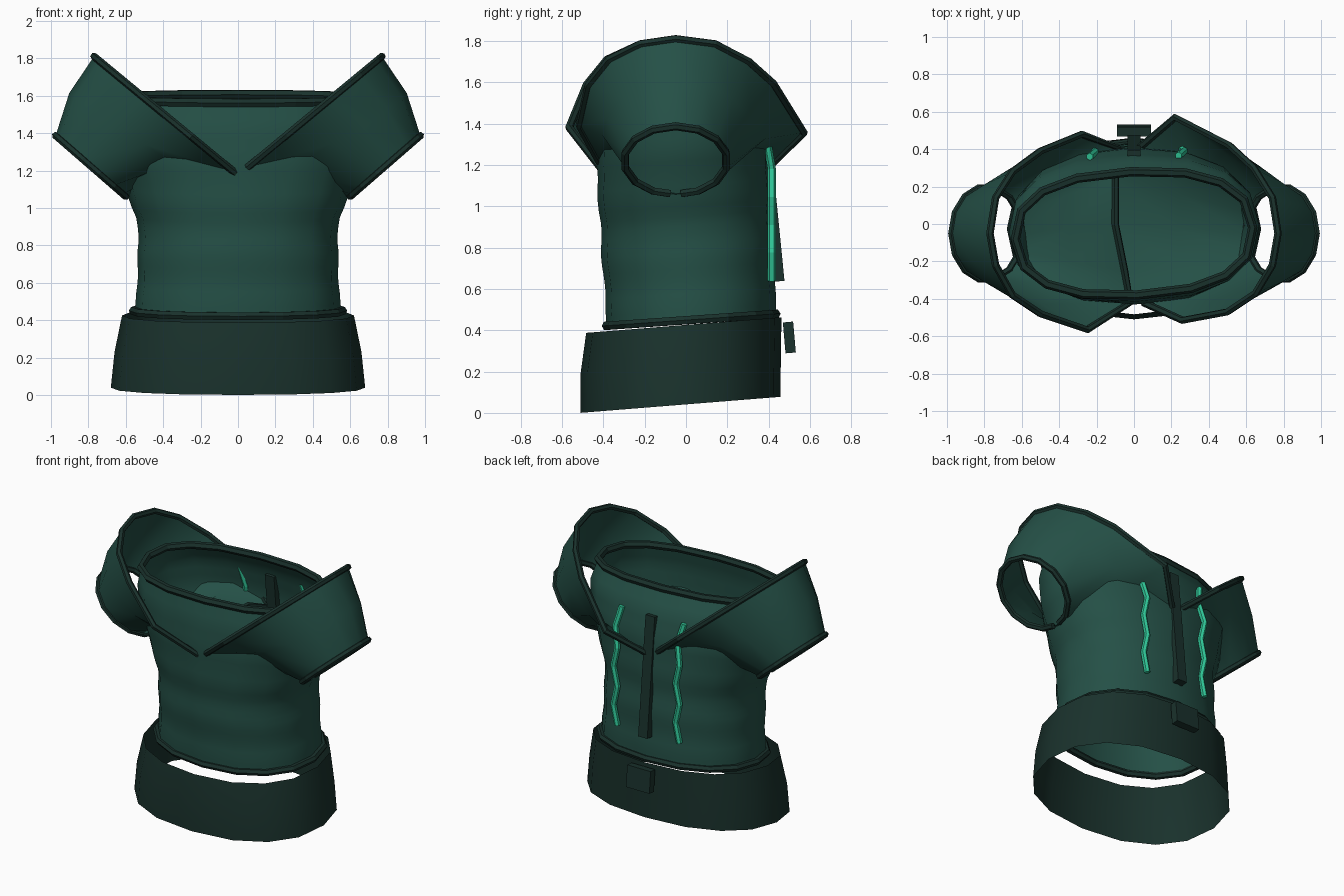
import bpy, bmesh
from math import sin, cos, pi, radians, copysign
from mathutils import Vector

if "Cube" in bpy.data.objects:
    bpy.data.objects.remove(bpy.data.objects["Cube"])


def material(name, rgb):
    m = bpy.data.materials.new(name)
    m.diffuse_color = (*rgb, 1)
    m.use_nodes = True
    m.node_tree.nodes["Principled BSDF"].inputs["Base Color"].default_value = m.diffuse_color
    return m


TEAL = material("teal_cloth", (0.018, 0.08, 0.062))
DARK = material("dark_trim", (0.010, 0.031, 0.025))
MINT = material("mint_cord", (0.03, 0.58, 0.32))


def add(name, mesh, mat, smooth=35):
    mesh.materials.clear()
    mesh.materials.append(mat)
    ob = bpy.data.objects.new(name, mesh)
    bpy.context.collection.objects.link(ob)
    if smooth:
        bpy.ops.object.select_all(action='DESELECT')
        ob.select_set(True)
        bpy.context.view_layer.objects.active = ob
        bpy.ops.object.shade_smooth_by_angle(angle=radians(smooth))
    return ob


def loft(name, rings, mat, smooth=40):
    """Skin a list of closed rings with quads."""
    bm = bmesh.new()
    vs = [[bm.verts.new(p) for p in r] for r in rings]
    n = len(rings[0])
    for a, b in zip(vs, vs[1:]):
        for i in range(n):
            j = (i + 1) % n
            bm.faces.new((a[i], a[j], b[j], b[i]))
    bmesh.ops.recalc_face_normals(bm, faces=bm.faces)
    me = bpy.data.meshes.new(name)
    bm.to_mesh(me)
    bm.free()
    return add(name, me, mat, smooth)


def tube(name, pts, r, mat, closed=False):
    """Round piping along a polyline, turned into a mesh."""
    cu = bpy.data.curves.new(name + "_path", 'CURVE')
    cu.dimensions = '3D'
    cu.bevel_depth, cu.bevel_resolution = r, 1
    cu.use_fill_caps = True
    sp = cu.splines.new('POLY')
    sp.points.add(len(pts) - 1)
    for p, q in zip(sp.points, pts):
        p.co = (*q, 1)
    sp.use_cyclic_u = closed
    sp.use_smooth = False
    ob = bpy.data.objects.new(name + "_path", cu)
    bpy.context.collection.objects.link(ob)
    dg = bpy.context.evaluated_depsgraph_get()
    me = bpy.data.meshes.new_from_object(ob.evaluated_get(dg))
    bpy.data.objects.remove(ob)
    return add(name, me, mat, 0)


def box(name, size, loc, tilt, mat):
    bm = bmesh.new()
    bmesh.ops.create_cube(bm, size=1)
    bmesh.ops.scale(bm, vec=size, verts=bm.verts)
    me = bpy.data.meshes.new(name)
    bm.to_mesh(me)
    bm.free()
    ob = add(name, me, mat, 0)
    ob.location, ob.rotation_euler.x = loc, tilt
    return ob


def oval(rx, y0, y1, z, slope, twist=0.0, power=.88, n=16):
    """Slightly squared oval from y0 (front) to y1 (back), rising towards the back."""
    cy, ry, out = (y0 + y1) / 2, (y1 - y0) / 2, []
    for i in range(n):
        a = 2 * pi * i / n
        x, y = (r * copysign(abs(c) ** power, c) for r, c in ((rx, cos(a)), (ry, sin(a))))
        out.append(Vector((x * cos(twist) - y * sin(twist),
                           cy + x * sin(twist) + y * cos(twist), z + slope * y)))
    return out


# Bodice: half width, front y, back y, height, twist, squareness; soft folds below the bust
profile = [(.55, -.385, .435, .45, 0, .9), (.542, -.392, .435, .58, 0, .9), (.535, -.398, .428, .70, 0, .9),
           (.532, -.412, .43, .82, 0, .9), (.545, -.412, .418, .95, 0, .9), (.60, -.43, .42, 1.10, 0, .9),
           (.655, -.43, .405, 1.28, .02, .87), (.67, -.415, .36, 1.45, .03, .84), (.635, -.38, .28, 1.585, .05, .82)]
body = []
for p, q in zip(profile, profile[1:]):
    for k in (0, 1, 2):
        w, f, b, z, t, e = (u + (v - u) * k / 3 for u, v in zip(p, q))
        fold = .004 * cos(2 * pi * (z - .75) / .27) if .5 < z < 1.2 else 0
        body.append(oval(w + fold, f - fold, b + fold, z, .07, t, e))
w, f, b, z, t, e = profile[-1]
body.append(oval(w, f, b, z, .07, t, e))
loft("bodice", body, TEAL)
tube("bodice_bottom_trim", [p + Vector((p.x * .02, 0, 0)) for p in body[0]], .023, DARK, True)
tube("bodice_neck_trim", body[-1], .025, DARK, True)

# Wide belt hanging around the hem, with a buckle box at the back
loft("belt", [oval(.68, -.51, .457, .039, .08), oval(.66, -.51, .459, .23, .08),
              oval(.62, -.483, .462, .425, .08)], DARK)
box("belt_buckle", (.18, .05, .15), (0, .5, .365), radians(5), DARK)

# Cap sleeves: neck-side opening as (distance from centre, y), lofted to the arm opening
openings = {
    "right": (1, [(.77, -.05), (.74, .14), (.64, .30), (.51, .42), (.22, .57), (.02, .40), (-.12, .26),
                  (-.13, 0), (-.1, -.28), (.05, -.42), (.26, -.515), (.5, -.47), (.65, -.37), (.74, -.22)]),
    "left": (-1, [(.77, -.05), (.74, .14), (.65, .28), (.5, .39), (.28, .48), (.04, .39), (.1, .25),
                  (.1, 0), (.05, -.25), (.02, -.42), (.25, -.565), (.5, -.48), (.65, -.38), (.74, -.22)]),
}
for side, (s, pts) in openings.items():
    big = [Vector((s * x, y, 1.81 - .825 * (.77 - x))) for x, y in pts]
    n = len(pts)
    small, mid = [], []
    for i in range(n):
        c, d = cos(2 * pi * i / n), sin(2 * pi * i / n)
        small.append(Vector((s * (.785 + .19 * c), -.05 + .25 * d, 1.222 + .165 * c)))
        # the middle ring bulges outward on top and arches up underneath
        bulge = Vector((s * .03 * max(c, 0), 0, .015 * max(c, 0) + .085 * min(1, max(0, .1 - c) * 2)))
        mid.append((big[i] + small[i]) / 2 + bulge)
    loft(side + "_sleeve", [big, mid, small], TEAL, 60)
    h = n // 2
    if s < 0:
        tube(side + "_sleeve_neck_trim", big, .02, DARK, True)
    else:  # ends run just inside the bodice
        tube(side + "_sleeve_neck_trim", big[h + 2:] + big[:h - 1], .02, DARK)
    low = small[h]
    cuff = [low.lerp(small[h + 1], .25)] + small[h + 1:] + small[:h] + [low.lerp(small[h - 1], .25)]
    tube(side + "_cuff_trim", cuff, .02, DARK)

# Back closure strip and two wavy cords
box("back_closure", (.07, .05, .82), (0, .411, 1.045), radians(5.7), DARK)
for side, x0, top in (("left", -.225, 0), ("right", .25, .005)):
    path = []
    for i in range(7):
        z = .64 + .135 * i
        y = .41 if z < 1.2 else .41 - .2 * (z - 1.2)
        path.append((x0 + (.018 if i % 2 else -.012), y + top, z))
    tube(side + "_back_cord", path, .02, MINT)
